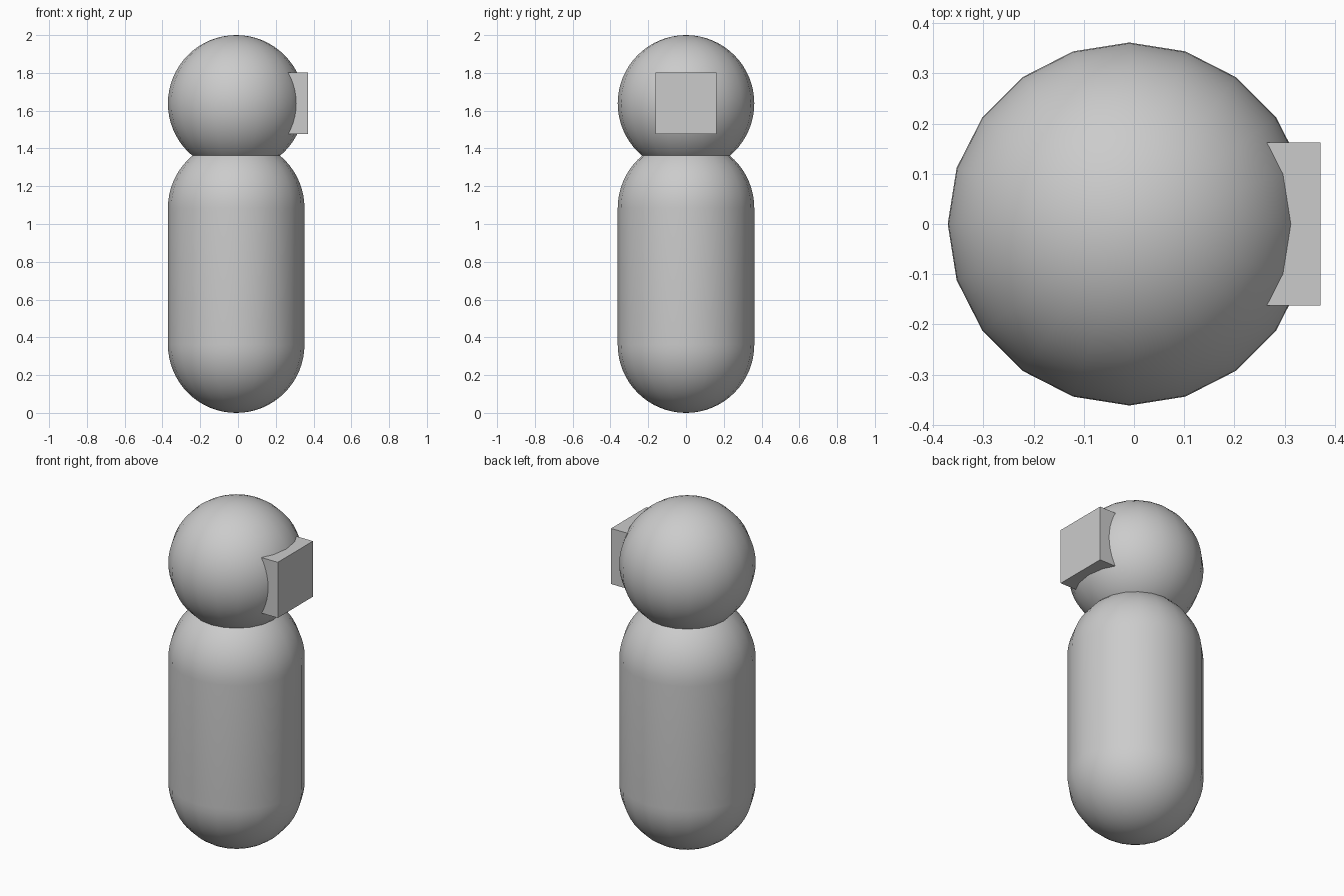
import bpy, bmesh
from math import sin, cos, pi

if "Cube" in bpy.data.objects:
    bpy.data.objects.remove(bpy.data.objects["Cube"])

R = 0.3615          # shared radius of body and head
CX = -0.0095        # axis of body and head
SEGMENTS = 20


def lathe(name, profile):
    """Smooth solid of revolution from (radius, z) points, pole to pole."""
    bm = bmesh.new()
    verts = [bm.verts.new((r, 0, z)) for r, z in profile]
    edges = [bm.edges.new(pair) for pair in zip(verts, verts[1:])]
    bmesh.ops.spin(bm, geom=verts + edges, cent=(0, 0, 0), axis=(0, 0, 1),
                   angle=2 * pi, steps=SEGMENTS)
    bmesh.ops.remove_doubles(bm, verts=bm.verts, dist=1e-4)
    bmesh.ops.recalc_face_normals(bm, faces=bm.faces)
    for face in bm.faces:
        face.smooth = True
    mesh = bpy.data.meshes.new(name)
    bm.to_mesh(mesh)
    bm.free()
    obj = bpy.data.objects.new(name, mesh)
    obj.location.x = CX
    bpy.context.collection.objects.link(obj)
    return obj


def arc(z, start, end, steps):
    """Arc of radius R about (0, z); angles measured from the horizontal."""
    angles = [start + (end - start) * i / steps for i in range(steps + 1)]
    return [(R * cos(a), z + R * sin(a)) for a in angles]


# Capsule body, four radii tall
lathe("body", arc(R, -pi / 2, 0, 16) + arc(3 * R, 0, pi / 2, 16))

# Round head overlapping the top of the body
lathe("head", arc(2 - R, -pi / 2, pi / 2, 32))

# Block set into the side of the head
SIZE = 0.325
bpy.ops.mesh.primitive_cube_add(size=SIZE, location=(0.371 - SIZE / 2, 0, 1.64))
bpy.context.object.name = "face_block"
